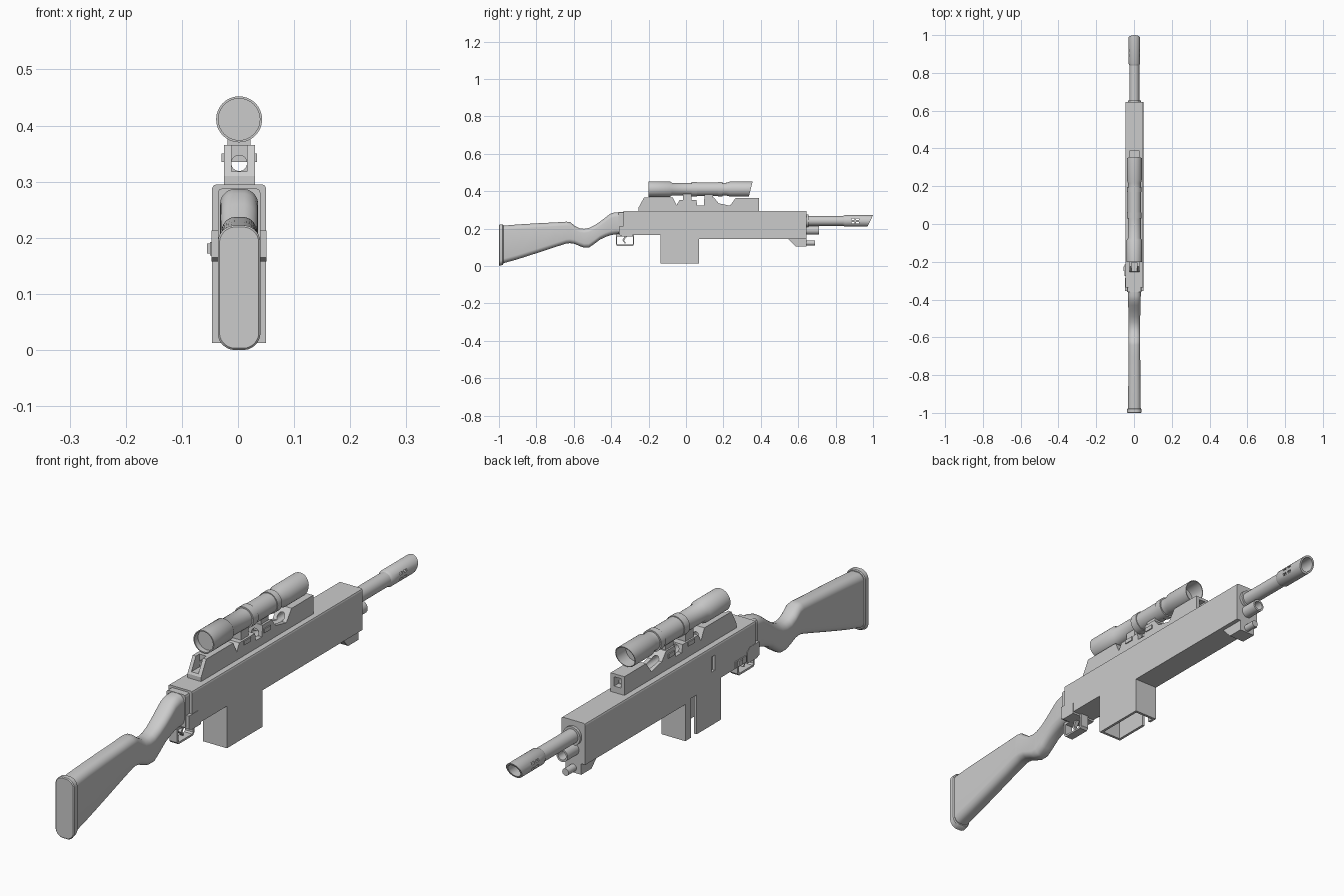
import bpy, bmesh, math
from mathutils import Vector

CX = 0.002  # centre plane of the body
grey = bpy.data.materials.new("plain grey")
grey.diffuse_color = (0.6, 0.6, 0.6, 1)


def finish(bm, name, smooth=False):
    bmesh.ops.recalc_face_normals(bm, faces=bm.faces)
    me = bpy.data.meshes.new(name)
    bm.to_mesh(me)
    bm.free()
    me.materials.append(grey)
    ob = bpy.data.objects.new(name, me)
    bpy.context.collection.objects.link(ob)
    if smooth:
        shade(ob)
    return ob


def activate(ob):
    bpy.ops.object.select_all(action='DESELECT')
    ob.select_set(True)
    bpy.context.view_layer.objects.active = ob


def shade(ob):
    activate(ob)
    bpy.ops.object.shade_smooth_by_angle(angle=math.radians(35))


def prism(name, pts, x0, x1, top_bevel=0):
    """Side profile of (y, z) points, extruded from x0 to x1."""
    bm = bmesh.new()
    a = [bm.verts.new((x0, y, z)) for y, z in pts]
    b = [bm.verts.new((x1, y, z)) for y, z in pts]
    bm.faces.new(a)
    bm.faces.new(b)
    n = len(pts)
    for i in range(n):
        j = (i + 1) % n
        bm.faces.new((a[i], a[j], b[j], b[i]))
    if top_bevel:
        top = max(z for _, z in pts)
        edges = [e for e in bm.edges if all(v.co.z > top - 1e-4 for v in e.verts)
                 and abs(e.verts[0].co.x - e.verts[1].co.x) < 1e-5]
        bmesh.ops.bevel(bm, geom=edges, offset=top_bevel, segments=2,
                        profile=0.5, affect='EDGES')
    return finish(bm, name)


def box(name, x0, x1, y0, y1, z0, z1, bevel=0):
    return prism(name, [(y0, z0), (y1, z0), (y1, z1), (y0, z1)], x0, x1, bevel)


def lathe(name, prof, z, x=CX, seg=32, slant=None, smooth=True):
    """Closed profile of (y, radius) turned about an axis along y.
    slant = (start, k): points past start lean with height."""
    bm = bmesh.new()
    rings = []
    for y, r in prof:
        if r == 0:
            rings.append([bm.verts.new((x, y, z))])
            continue
        ring = []
        for i in range(seg):
            t = 2 * math.pi * i / seg
            dz = r * math.sin(t)
            yy = y + (slant[1] * dz if slant and y > slant[0] else 0)
            ring.append(bm.verts.new((x + r * math.cos(t), yy, z + dz)))
        rings.append(ring)
    for a, b in zip(rings, rings[1:]):
        for i in range(seg):
            j = (i + 1) % seg
            if len(a) == 1:
                bm.faces.new((a[0], b[i], b[j]))
            elif len(b) == 1:
                bm.faces.new((a[i], a[j], b[0]))
            else:
                bm.faces.new((a[i], a[j], b[j], b[i]))
    return finish(bm, name, smooth)


def cut(ob, cutter):
    m = ob.modifiers.new("cut", 'BOOLEAN')
    m.operation = 'DIFFERENCE'
    m.solver = 'EXACT'
    m.object = cutter
    activate(ob)
    bpy.ops.object.modifier_apply(modifier=m.name)
    bpy.data.objects.remove(cutter)


def loft(name, sections, seg=32):
    """Rounded upright sections (y, top, bottom, half width)."""
    bm = bmesh.new()
    rings = []
    for y, zt, zb, w in sections:
        h, mid = (zt - zb) / 2, (zt + zb) / 2
        r = min(0.8 * w, h)
        ring = []
        for i in range(seg):
            t = 2 * math.pi * (i + 0.5) / seg
            c, s = math.cos(t), math.sin(t)
            ring.append(bm.verts.new((CX + math.copysign(w - r, c) + r * c, y,
                                      mid + math.copysign(h - r, s) + r * s)))
        rings.append(ring)
    for a, b in zip(rings, rings[1:]):
        for i in range(seg):
            j = (i + 1) % seg
            bm.faces.new((a[i], a[j], b[j], b[i]))
    bm.faces.new(rings[0])
    bm.faces.new(rings[-1])
    return finish(bm, name, True)


# Receiver with the open magazine well
receiver = prism("receiver", [
    (-0.335, 0.295), (0.645, 0.295), (0.645, 0.145), (0.07, 0.145), (0.07, 0.012),
    (-0.135, 0.012), (-0.135, 0.165), (-0.335, 0.165)], -0.046, 0.05, 0.007)
cut(receiver, box("well_cutter", -0.036, 0.040, -0.125, 0.060, -0.05, 0.15))
cut(receiver, box("slot_cutter", -0.07, -0.03, 0.005, 0.038, -0.05, 0.155))
cut(receiver, box("port_cutter", -0.07, -0.036, -0.1, -0.08, 0.205, 0.26))

# Rear end of the receiver
box("rear_cap", -0.036, 0.040, -0.36, -0.33, 0.17, 0.288, 0.008)
prism("rear_collar", [(-0.355, 0.165), (-0.355, 0.213), (-0.30, 0.213), (-0.285, 0.2),
                      (-0.285, 0.158), (-0.34, 0.158)], -0.047, 0.051)
box("selector_plate", -0.05, -0.04, -0.275, -0.215, 0.168, 0.192)
box("selector_lever", -0.055, -0.045, -0.25, -0.225, 0.172, 0.19)

# Front foot, guide tube and rod
prism("front_foot", [(0.545, 0.147), (0.585, 0.105), (0.645, 0.105), (0.645, 0.147)],
      CX - 0.032, CX + 0.032)
lathe("guide_tube", [(0.64, 0), (0.64, 0.023), (0.71, 0.023), (0.71, 0.016),
                     (0.65, 0.016), (0.65, 0)], 0.191, seg=24)
lathe("guide_rod", [(0.64, 0), (0.64, 0.013), (0.69, 0.013), (0.69, 0)], 0.123, seg=20)

# Barrel and slanted muzzle
lathe("barrel", [(0.63, 0), (0.63, 0.034), (0.655, 0.034), (0.655, 0.026),
                 (0.86, 0.026), (0.86, 0)], 0.241)
muzzle = lathe("muzzle", [(0.84, 0), (0.84, 0.026), (0.85, 0.031), (0.985, 0.031),
                          (0.985, 0.024), (0.88, 0.024), (0.88, 0)],
               0.241, slant=(0.95, 0.48), smooth=False)
for vy in (0.893, 0.918):
    for vz in (0.231, 0.251):
        cut(muzzle, box("vent_cutter", -0.06, 0.06, vy - 0.008, vy + 0.008,
                        vz - 0.004, vz + 0.004))
shade(muzzle)

# Sight rail with a bore along its length and notched ends
rail = prism("sight_rail", [
    (-0.255, 0.29), (-0.255, 0.31), (-0.225, 0.365), (-0.07, 0.365), (-0.05, 0.325),
    (-0.035, 0.352), (0.055, 0.352), (0.06, 0.324), (0.095, 0.324), (0.098, 0.365),
    (0.15, 0.365), (0.175, 0.335), (0.235, 0.322), (0.265, 0.363),
    (0.39, 0.363), (0.39, 0.29)], -0.025, 0.030)
cut(rail, lathe("bore_cutter", [(-0.4, 0), (-0.4, 0.014), (0.5, 0.014), (0.5, 0)],
                0.333, smooth=False, seg=24))
cut(rail, box("rear_notch_cutter", -0.012, 0.016, -0.3, -0.205, 0.318, 0.4))
cut(rail, box("front_notch_cutter", -0.012, 0.016, 0.365, 0.45, 0.318, 0.352))

# Scope mounts
for i, (y0, y1) in enumerate([(-0.015, 0.03), (0.1, 0.145)]):
    box(f"scope_mount_{i + 1}", -0.019, 0.022, y0, y1, 0.35, 0.39)
for i, y in enumerate((0.008, 0.122)):
    box(f"mount_clamp_{i + 1}", -0.029, 0.034, y - 0.018, y + 0.018, 0.335, 0.35)

# Scope body with recessed lenses and slanted hood
lathe("scope", [
    (-0.18, 0), (-0.18, 0.037), (-0.2, 0.037), (-0.2, 0.041), (-0.085, 0.041),
    (-0.075, 0.034), (0.03, 0.034), (0.03, 0.039), (0.06, 0.039), (0.06, 0.036),
    (0.17, 0.036), (0.17, 0.039), (0.195, 0.039), (0.195, 0.034), (0.215, 0.034),
    (0.235, 0.040), (0.346, 0.040), (0.346, 0.037), (0.29, 0.037), (0.29, 0)],
    0.411, slant=(0.34, 0.25))

# Shoulder stock
loft("stock", [
    (-0.985, 0.215, 0.012, 0.034), (-0.9, 0.222, 0.036, 0.033),
    (-0.8, 0.228, 0.068, 0.032), (-0.7, 0.233, 0.101, 0.031),
    (-0.64, 0.237, 0.12, 0.031), (-0.62, 0.235, 0.122, 0.031),
    (-0.595, 0.215, 0.118, 0.031), (-0.57, 0.202, 0.107, 0.031),
    (-0.545, 0.199, 0.098, 0.031), (-0.52, 0.203, 0.098, 0.031),
    (-0.49, 0.217, 0.118, 0.031), (-0.46, 0.237, 0.141, 0.032),
    (-0.43, 0.260, 0.155, 0.033), (-0.405, 0.279, 0.164, 0.033),
    (-0.38, 0.287, 0.169, 0.034), (-0.34, 0.287, 0.172, 0.034)])
loft("butt_plate", [(-1.0, 0.219, 0.003, 0.035), (-0.997, 0.222, 0.0, 0.038),
                    (-0.98, 0.222, 0.006, 0.038), (-0.977, 0.219, 0.01, 0.035)])

# Trigger guard and trigger
guard = prism("trigger_guard", [
    (-0.375, 0.168), (-0.375, 0.115), (-0.367, 0.107), (-0.285, 0.107),
    (-0.277, 0.115), (-0.277, 0.168)], CX - 0.016, CX + 0.016)
cut(guard, prism("guard_cutter", [
    (-0.368, 0.159), (-0.368, 0.119), (-0.363, 0.114), (-0.289, 0.114),
    (-0.284, 0.119), (-0.284, 0.159)], -0.1, 0.1))
prism("trigger", [(-0.325, 0.165), (-0.34, 0.138), (-0.327, 0.12), (-0.322, 0.122),
                  (-0.331, 0.138), (-0.31, 0.165)], CX - 0.007, CX + 0.007)
